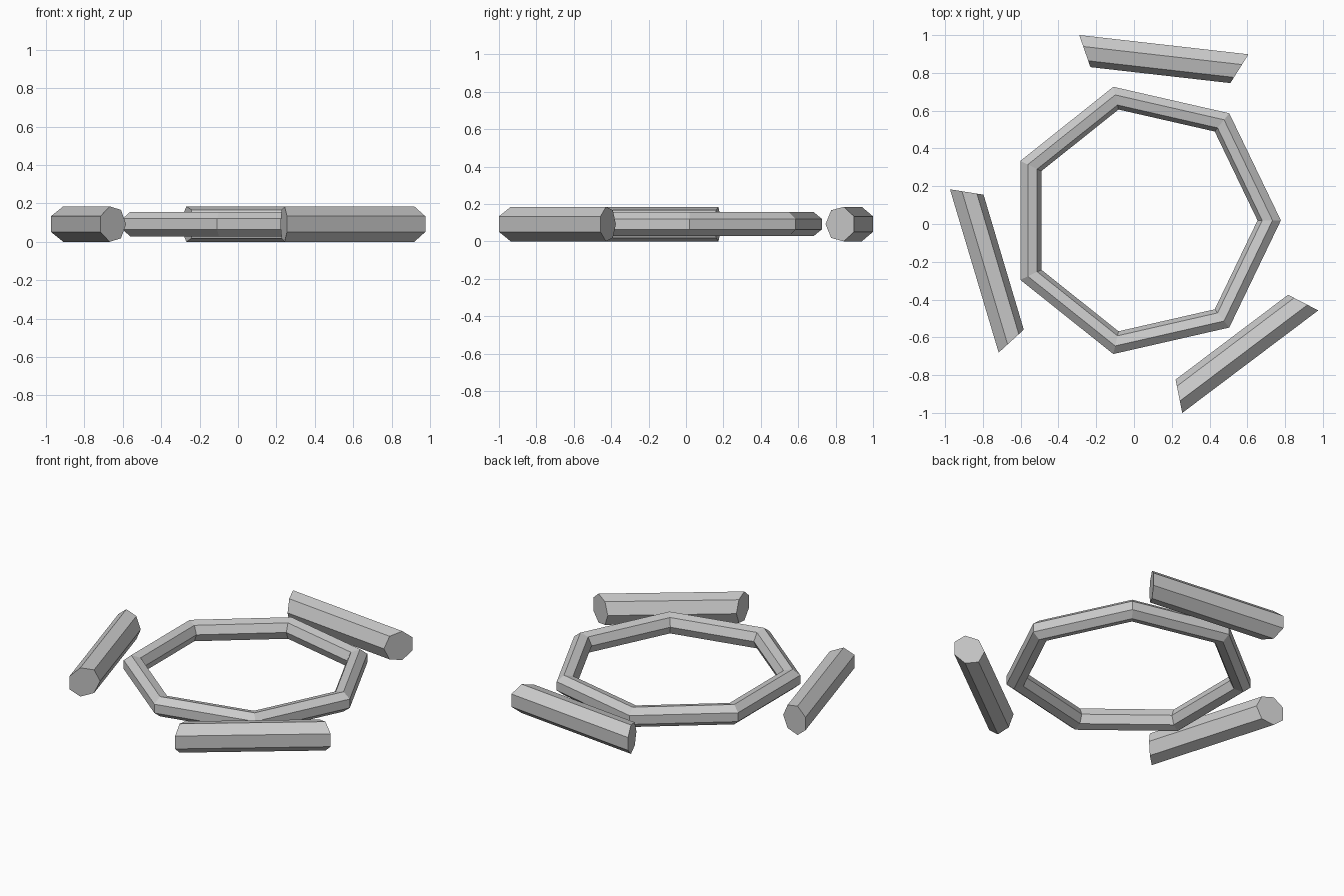
import bpy, bmesh
from math import sin, cos, pi, radians

if "Cube" in bpy.data.objects:
    bpy.data.objects.remove(bpy.data.objects["Cube"])

CX, CY, CZ = 0.052, 0.019, 0.0925   # shared centre of ring and outer bars
SIDES = 7                           # heptagonal path and heptagonal section
STEP = 2 * pi / SIDES


def section(bm, angle, major, minor):
    """One heptagonal cross-section standing radially, flat side outward."""
    verts = []
    for i in range(SIDES):
        a = (i + 0.5) * STEP
        r = major + minor * cos(a)
        verts.append(bm.verts.new((CX + r * cos(angle), CY + r * sin(angle),
                                   CZ + minor * sin(a))))
    return verts


def sweep(name, angles, major, minor, closed):
    bm = bmesh.new()
    rings = [section(bm, a, major, minor) for a in angles]
    pairs = list(zip(rings, rings[1:]))
    if closed:
        pairs.append((rings[-1], rings[0]))
    else:
        bm.faces.new(rings[0])
        bm.faces.new(rings[-1])
    for r0, r1 in pairs:
        for i in range(SIDES):
            j = (i + 1) % SIDES
            bm.faces.new((r0[i], r1[i], r1[j], r0[j]))
    bmesh.ops.recalc_face_normals(bm, faces=bm.faces)
    mesh = bpy.data.meshes.new(name)
    bm.to_mesh(mesh)
    bm.free()
    obj = bpy.data.objects.new(name, mesh)
    bpy.context.collection.objects.link(obj)
    return obj


# Closed seven-sided ring
sweep("inner_ring", [i * STEP for i in range(SIDES)], 0.667, 0.065, True)

# Three separate bars, each one mitred segment of a larger ring
for name, mid in (("back_bar", 83.5), ("left_bar", 196.6), ("right_bar", -53.0)):
    m = radians(mid)
    sweep(name, [m - STEP / 2, m + STEP / 2], 0.954, 0.0947, False)
